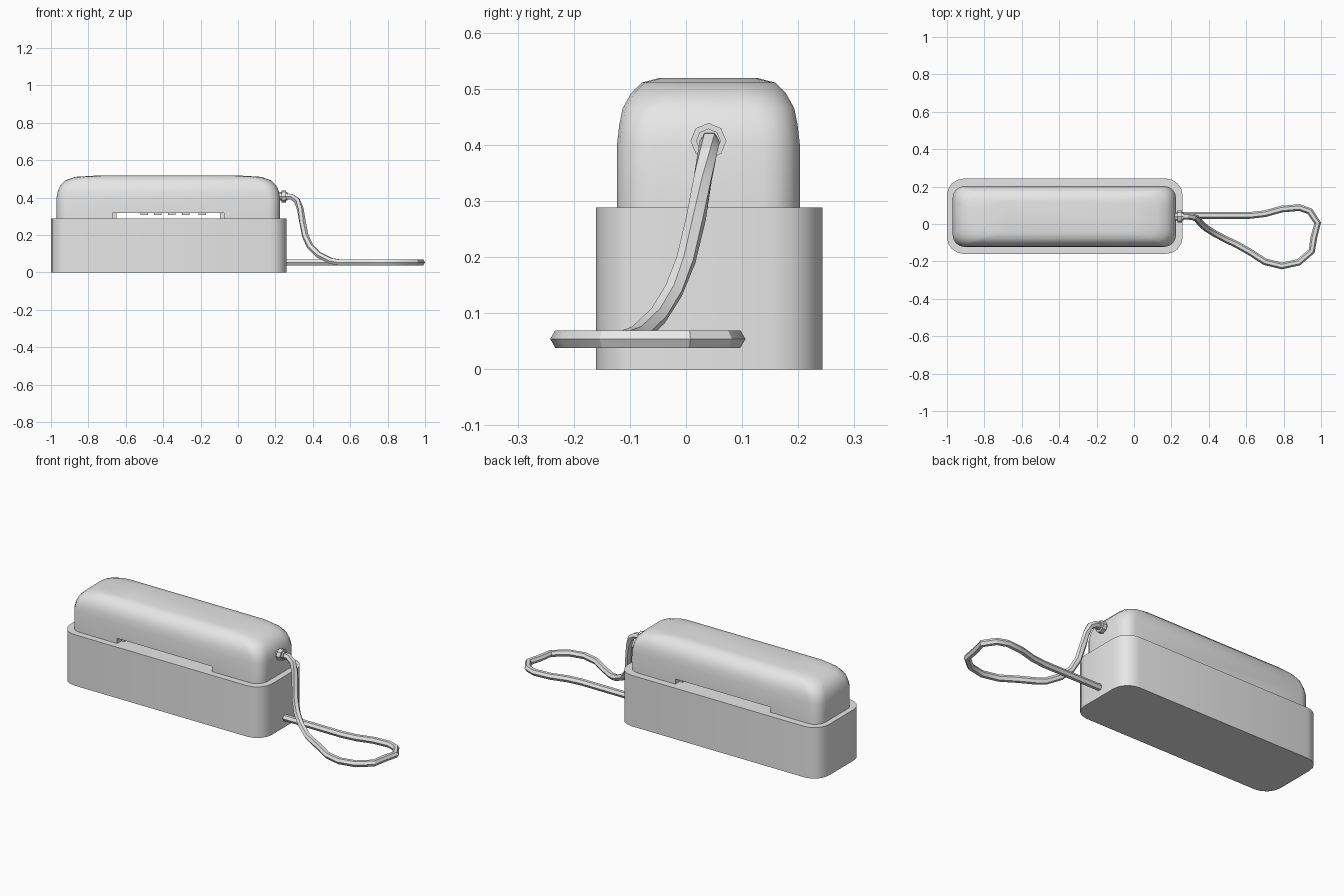
import bpy, bmesh, math
from mathutils import Vector

cube = bpy.data.objects.get("Cube")
if cube:
    bpy.data.objects.remove(cube)

grey = bpy.data.materials.new("plain grey")
grey.use_nodes = True
grey.diffuse_color = (0.8, 0.8, 0.8, 1)
grey.node_tree.nodes["Principled BSDF"].inputs["Base Color"].default_value = (0.8, 0.8, 0.8, 1)


def loft(name, rings, angle=40):
    """Skin a list of equal-length rings and cap both ends."""
    bm = bmesh.new()
    loops = [[bm.verts.new(p) for p in ring] for ring in rings]
    n = len(loops[0])
    for a, b in zip(loops, loops[1:]):
        for i in range(n):
            j = (i + 1) % n
            bm.faces.new((a[i], a[j], b[j], b[i]))
    bm.faces.new(loops[0])
    bm.faces.new(loops[-1])
    bmesh.ops.recalc_face_normals(bm, faces=bm.faces)
    mesh = bpy.data.meshes.new(name)
    bm.to_mesh(mesh)
    bm.free()
    mesh.materials.append(grey)
    obj = bpy.data.objects.new(name, mesh)
    bpy.context.collection.objects.link(obj)
    smooth(obj, angle)
    return obj


def smooth(obj, angle):
    bpy.ops.object.select_all(action='DESELECT')
    obj.select_set(True)
    bpy.context.view_layer.objects.active = obj
    bpy.ops.object.shade_smooth_by_angle(angle=math.radians(angle))


def rounded(x0, x1, y0, y1, z, r, seg=4):
    """Rounded rectangle at height z."""
    corners = [(x1 - r, y1 - r), (x0 + r, y1 - r), (x0 + r, y0 + r), (x1 - r, y0 + r)]
    pts = []
    for k, (cx, cy) in enumerate(corners):
        for s in range(seg + 1):
            a = math.pi / 2 * (k + s / seg)
            pts.append((cx + r * math.cos(a), cy + r * math.sin(a), z))
    return pts


def box(name, x0, x1, y0, y1, z0, z1):
    return loft(name, [[(x0, y0, z), (x1, y0, z), (x1, y1, z), (x0, y1, z)] for z in (z0, z1)])


def disc(x, y, z, r, sides=8):
    return [(x, y + r * math.cos(math.tau * i / sides), z + r * math.sin(math.tau * i / sides))
            for i in range(sides)]


# Lower case
loft("base", [rounded(-1, 0.26, -0.16, 0.243, z, 0.09) for z in (0, 0.288)])

# Upper shell: straight walls closing into a pillow top (height, x inset, y inset, corner)
levels = [(0.28, 0, 0, 0.065), (0.40, 0, 0, 0.065), (0.435, 0.007, 0.004, 0.068),
          (0.465, 0.02, 0.01, 0.07), (0.492, 0.047, 0.025, 0.075),
          (0.511, 0.10, 0.044, 0.075), (0.519, 0.23, 0.075, 0.07)]
shell = loft("upper_shell", [rounded(-0.97 + ix, 0.225 - ix, -0.123 + iy, 0.203 - iy, z, r)
                             for z, ix, iy, r in levels])

# Stepped slot through the foot of the shell
cutters = [box("slot_cutter", -0.65, -0.095, -0.3, 0.4, 0.2, 0.317),
           box("front_step_cutter", -0.67, -0.075, -0.3, -0.085, 0.2, 0.317),
           box("back_step_cutter", -0.67, -0.075, 0.165, 0.4, 0.2, 0.317)]
for cutter in cutters:
    cutter.hide_render = True
    mod = shell.modifiers.new("slot", 'BOOLEAN')
    mod.operation = 'DIFFERENCE'
    mod.solver = 'EXACT'
    mod.object = cutter
    bpy.context.view_layer.objects.active = shell
    bpy.ops.object.modifier_apply(modifier=mod.name)
    bpy.data.objects.remove(cutter)
smooth(shell, 40)

# Small teeth under the slot roof
for i, x in enumerate((-0.50, -0.43, -0.355, -0.28, -0.19)):
    box(f"slot_tooth_{i + 1}", x - 0.02, x + 0.02, -0.03, 0.11, 0.306, 0.325)

# Strap anchor: collar and neck
loft("strap_collar", [disc(x, 0.04, 0.407, 0.032) for x in (0.232, 0.256)], 20)
loft("strap_neck", [disc(x, 0.04, 0.407, 0.022) for x in (0.19, 0.265)], 20)

# Wrist strap: hangs from the anchor, loops on the ground and returns to the base
path = [Vector(p) for p in (
    (0.24, 0.042, 0.407), (0.285, 0.042, 0.405), (0.315, 0.038, 0.385), (0.333, 0.03, 0.34),
    (0.345, 0.018, 0.27), (0.36, 0.0, 0.195), (0.385, -0.022, 0.14), (0.43, -0.05, 0.095),
    (0.495, -0.085, 0.062), (0.54, -0.105, 0.054), (0.62, -0.15, 0.054), (0.70, -0.202, 0.054),
    (0.79, -0.224, 0.054), (0.88, -0.205, 0.054), (0.95, -0.145, 0.054), (0.962, -0.07, 0.054),
    (0.982, 0.005, 0.054), (0.94, 0.068, 0.054), (0.885, 0.088, 0.054), (0.79, 0.08, 0.054),
    (0.70, 0.055, 0.054), (0.62, 0.046, 0.054), (0.45, 0.046, 0.054), (0.24, 0.046, 0.054))]
rings = []
for i, p in enumerate(path):
    t = (path[min(i + 1, len(path) - 1)] - path[max(i - 1, 0)]).normalized()
    side = t.cross(Vector((0, 0, 1))).normalized()
    up = side.cross(t)
    rings.append([p + 0.018 * (math.cos(a) * side + math.sin(a) * up)
                  for a in (math.tau * k / 6 for k in range(6))])
loft("wrist_strap", rings, 30)
